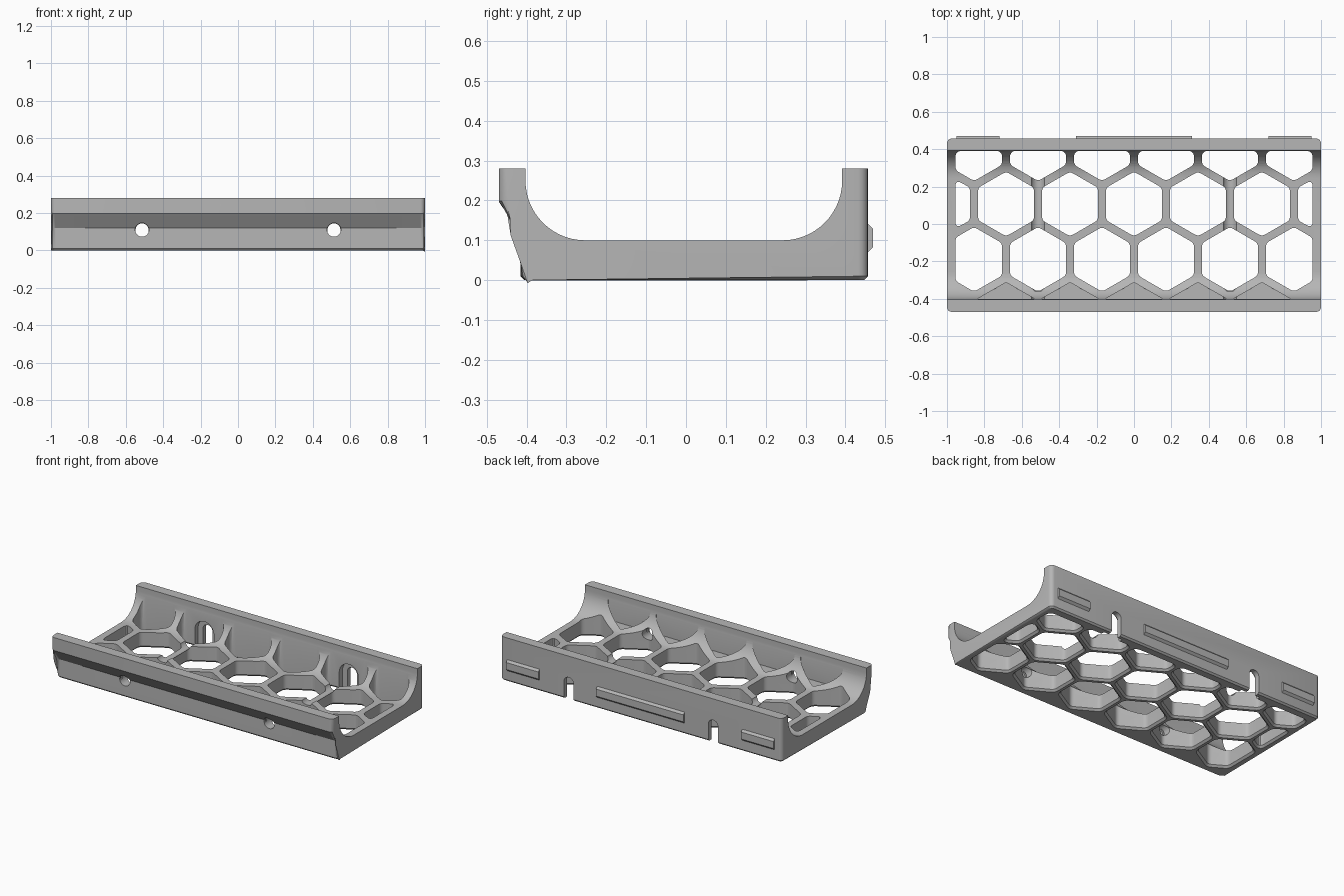
import bpy, bmesh, math
from mathutils import Vector

if "Cube" in bpy.data.objects:
    bpy.data.objects.remove(bpy.data.objects["Cube"])

FLOOR, TOP = 0.10, 0.28
IN_F, IN_B, R = -0.403, 0.392, 0.15      # inner wall faces and cove radius
PITCH, ROW, HEX = 0.342, 0.296, 0.173    # honeycomb spacing and hole radius

grey = bpy.data.materials.new("grey plastic")
grey.diffuse_color = (0.47, 0.47, 0.47, 1)
grey.use_nodes = True
grey.node_tree.nodes["Principled BSDF"].inputs["Base Color"].default_value = grey.diffuse_color


def make(name, bm):
    bmesh.ops.recalc_face_normals(bm, faces=bm.faces[:])
    me = bpy.data.meshes.new(name)
    bm.to_mesh(me)
    bm.free()
    ob = bpy.data.objects.new(name, me)
    bpy.context.collection.objects.link(ob)
    me.materials.append(grey)
    return ob


def loft(bm, rings):
    """Closed solid through rings of equal point count."""
    vs = [[bm.verts.new(p) for p in r] for r in rings]
    n = len(vs[0])
    for a, b in zip(vs, vs[1:]):
        for i in range(n):
            bm.faces.new((a[i], a[(i + 1) % n], b[(i + 1) % n], b[i]))
    bm.faces.new(vs[0][::-1])
    bm.faces.new(vs[-1])


def clip(poly, axis, limit, sign):
    """Keep the part of a 2D polygon with sign * coordinate <= sign * limit."""
    out = []
    for i, q in enumerate(poly):
        p = poly[i - 1]
        dp, dq = sign * (p[axis] - limit), sign * (q[axis] - limit)
        if (dp <= 0) != (dq <= 0):
            out.append(p.lerp(q, dp / (dp - dq)))
        if dq <= 0:
            out.append(q)
    clean = []
    for p in out:
        if not clean or (p - clean[-1]).length > 1e-4:
            clean.append(p)
    return clean


def rounded(poly, r=0.035, steps=5):
    """Round every corner with a short curve."""
    out = []
    n = len(poly)
    for i, p in enumerate(poly):
        a, b = poly[i - 1] - p, poly[(i + 1) % n] - p
        half = a.angle(b) / 2
        t = min(r / math.tan(half), a.length * 0.45, b.length * 0.45)
        s, e = p + a.normalized() * t, p + b.normalized() * t
        for k in range(steps + 1):
            u = k / steps
            out.append(s * (1 - u) ** 2 + p * (2 * u * (1 - u)) + e * u ** 2)
    return out


def grown(poly, d):
    """Offset a convex counter-clockwise outline outwards."""
    out = []
    for i, p in enumerate(poly):
        t = (poly[(i + 1) % len(poly)] - poly[i - 1]).normalized()
        out.append(p + Vector((t.y, -t.x)) * d)
    return out


def cut(target, cutter):
    mod = target.modifiers.new("cut", 'BOOLEAN')
    mod.operation, mod.object, mod.solver = 'DIFFERENCE', cutter, 'EXACT'
    bpy.context.view_layer.objects.active = target
    bpy.ops.object.modifier_apply(modifier=mod.name)
    bpy.data.objects.remove(cutter)


# Tray body: side profile swept along x
outer = [(-0.47, TOP), (-0.47, 0.197), (-0.415, 0.12), (-0.415, 0), (0.457, 0), (0.457, TOP)]
arc = [math.radians(90 * k / 14) for k in range(15)]
back = [(IN_B - R + R * math.cos(a), FLOOR + R - R * math.sin(a)) for a in arc]
front = [(IN_F + R - R * math.sin(a), FLOOR + R - R * math.cos(a)) for a in arc]
profile = outer + [(IN_B, TOP)] + back + front + [(IN_F, TOP)]
bm = bmesh.new()
loft(bm, [[(x, y, z) for y, z in profile] for x in (-1, 1)])


def is_corner(e):
    a, b = (v.co for v in e.verts)
    on_end = abs(a.x - b.x) < 1e-5 and abs(a.z - b.z) > 0.01
    return on_end and all(c.y < -0.41 or c.y > 0.45 for c in (a, b))


# Rounded upright corners, then the chamfered base
bmesh.ops.bevel(bm, geom=[e for e in bm.edges if is_corner(e)], offset=0.025,
                segments=4, profile=0.5, affect='EDGES')
base = [e for e in bm.edges if all(abs(v.co.z) < 1e-5 for v in e.verts)]
bmesh.ops.bevel(bm, geom=base, offset=0.01, segments=1, affect='EDGES')
tray = make("tray", bm)

# Honeycomb openings; the front row are blind pockets in the cove
bm = bmesh.new()
for row in (-2, -1, 0, 1):
    cy = 0.107 + row * ROW
    for col in range(-4, 5):
        cx = (col + 0.5 * (row % 2)) * PITCH
        if abs(cx) > 1.1:
            continue
        poly = [Vector((cx + HEX * math.cos(math.radians(30 + 60 * k)),
                        cy + HEX * math.sin(math.radians(30 + 60 * k)))) for k in range(6)]
        for axis, limit, sign in ((0, 0.955, 1), (0, -0.955, -1),
                                  (1, IN_B - 0.001, 1), (1, IN_F + 0.001, -1)):
            poly = clip(poly, axis, limit, sign)
        if len(poly) > 1 and (poly[0] - poly[-1]).length < 1e-4:
            poly.pop()
        if len(poly) < 3 or (row == -2 and abs(cx) > 0.8):
            continue
        if row == -2:
            poly = rounded(poly, 0.015)
            levels = [(0.101, 0), (0.4, 0)]
        else:
            poly = rounded(poly)
            levels = [(-0.01, 0.022), (0.012, 0), (0.4, 0)]
        loft(bm, [[(p.x, p.y, z) for p in grown(poly, d)] for z, d in levels])
cut(tray, make("honeycomb_cutter", bm))


# Screw bores through the front and arched slots, stepped, in the back wall
def arch(cx, r, y):
    pts = [(cx + r, -0.05)]
    pts += [(cx + r * math.cos(math.pi * k / 16), 0.11 + r * math.sin(math.pi * k / 16)) for k in range(17)]
    return [(x, y, z) for x, z in pts + [(cx - r, -0.05)]]


def circle(cx, r, y):
    return [(cx + r * math.cos(math.tau * k / 28), y, 0.11 + r * math.sin(math.tau * k / 28))
            for k in range(28)]


for name, shape, r, y0, y1 in (("bore_cutter", circle, 0.037, -0.6, 0.36),
                               ("slot_cutter", arch, 0.034, 0.35, 0.6),
                               ("head_slot_cutter", arch, 0.068, 0.345, 0.425)):
    bm = bmesh.new()
    for cx in (-1.5 * PITCH, 1.5 * PITCH):
        loft(bm, [shape(cx, r, y0), shape(cx, r, y1)])
    cut(tray, make(name, bm))

# Raised bevelled pads on the back
pad = [(0.45, 0.07), (0.457, 0.07), (0.47, 0.083), (0.47, 0.128), (0.457, 0.141), (0.45, 0.141)]
pads = []
for name, x0, x1 in (("left_pad", -0.95, -0.72), ("middle_pad", -0.31, 0.31), ("right_pad", 0.72, 0.95)):
    bm = bmesh.new()
    loft(bm, [[(x, y, z) for y, z in pad] for x in (x0, x1)])
    pads.append(make(name, bm))

bpy.ops.object.select_all(action='DESELECT')
tray.select_set(True)
bpy.context.view_layer.objects.active = tray
bpy.ops.object.shade_smooth_by_angle(angle=math.radians(30))
